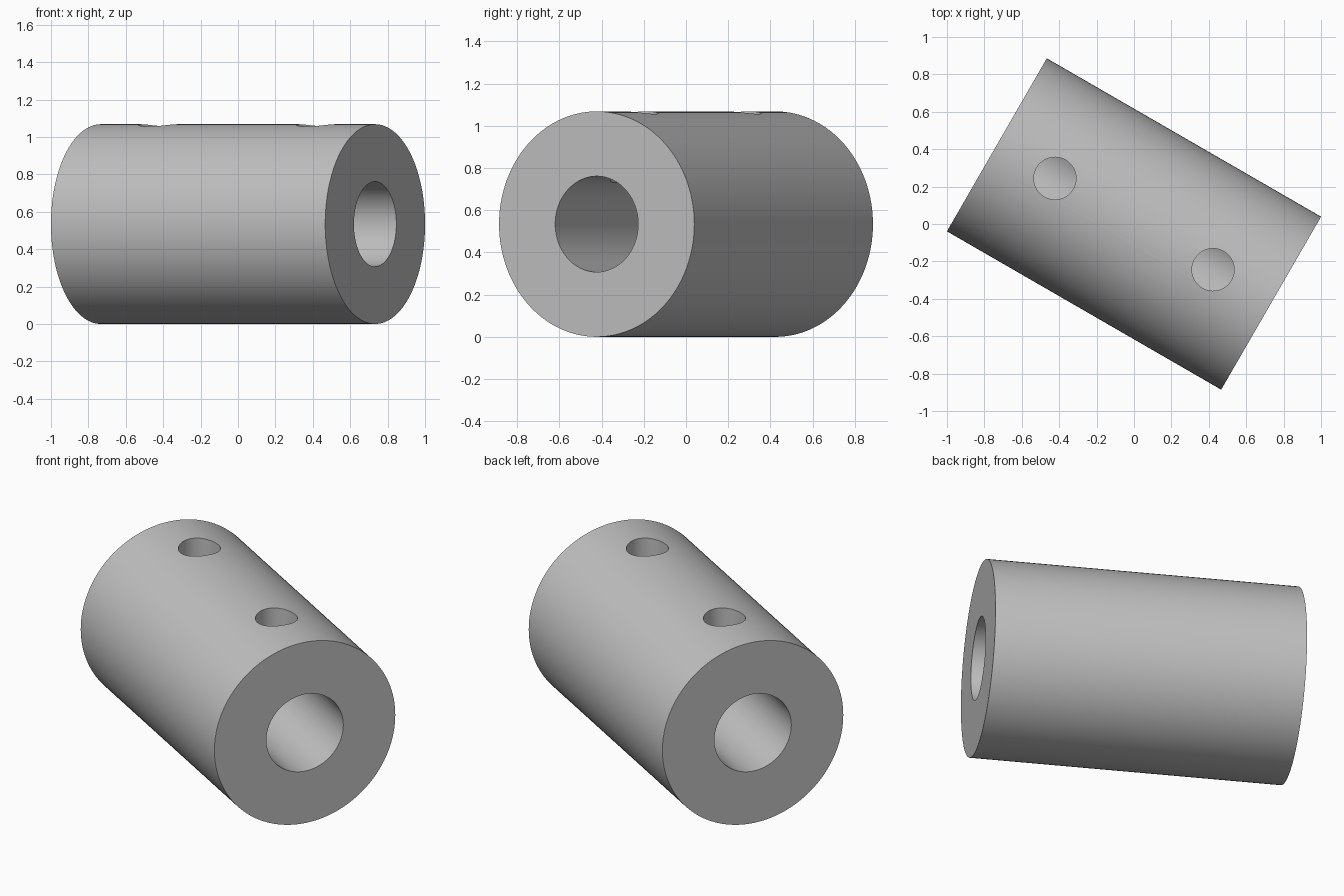
import bpy
from math import radians, cos, sin, pi

cube = bpy.data.objects.get("Cube")
if cube:
    bpy.data.objects.remove(cube, do_unlink=True)

ANGLE = radians(-30)      # heading of the collar's axis
LENGTH = 1.693
RADIUS = 0.534
BORE = 0.227
HOLE = 0.113
HOLE_OFFSET = 0.488       # along the axis, from the middle

grey = bpy.data.materials.new("light grey metal")
grey.use_nodes = True
colour = (0.53, 0.53, 0.53, 1)
grey.diffuse_color = colour
grey.node_tree.nodes["Principled BSDF"].inputs["Base Color"].default_value = colour


def cylinder(name, radius, depth, location, rotation, sides):
    bpy.ops.mesh.primitive_cylinder_add(vertices=sides, radius=radius, depth=depth,
                                        location=location, rotation=rotation)
    obj = bpy.context.object
    obj.name = name
    obj.data.materials.append(grey)
    return obj


def cut(target, cutter):
    cutter.hide_render = True
    mod = target.modifiers.new("cut", 'BOOLEAN')
    mod.operation = 'DIFFERENCE'
    mod.solver = 'EXACT'
    mod.object = cutter
    bpy.context.view_layer.objects.active = target
    bpy.ops.object.modifier_apply(modifier=mod.name)
    bpy.data.objects.remove(cutter, do_unlink=True)


# Round body lying along its axis
lying = (0, pi / 2, ANGLE)
body = cylinder("collar_body", RADIUS, LENGTH, (0, 0, RADIUS), lying, 128)

# Through bore
cut(body, cylinder("bore_cutter", BORE, LENGTH + 0.2, (0, 0, RADIUS), lying, 96))

# Two screw holes from the top down into the bore
for side in (-1, 1):
    d = side * HOLE_OFFSET
    spot = (d * cos(ANGLE), d * sin(ANGLE), RADIUS + 0.4)
    cut(body, cylinder("screw_hole_cutter", HOLE, 0.8, spot, (0, 0, ANGLE), 64))

# Smooth walls, sharp rims
bpy.ops.object.select_all(action='DESELECT')
body.select_set(True)
bpy.context.view_layer.objects.active = body
bpy.ops.object.shade_smooth_by_angle(angle=radians(30))
